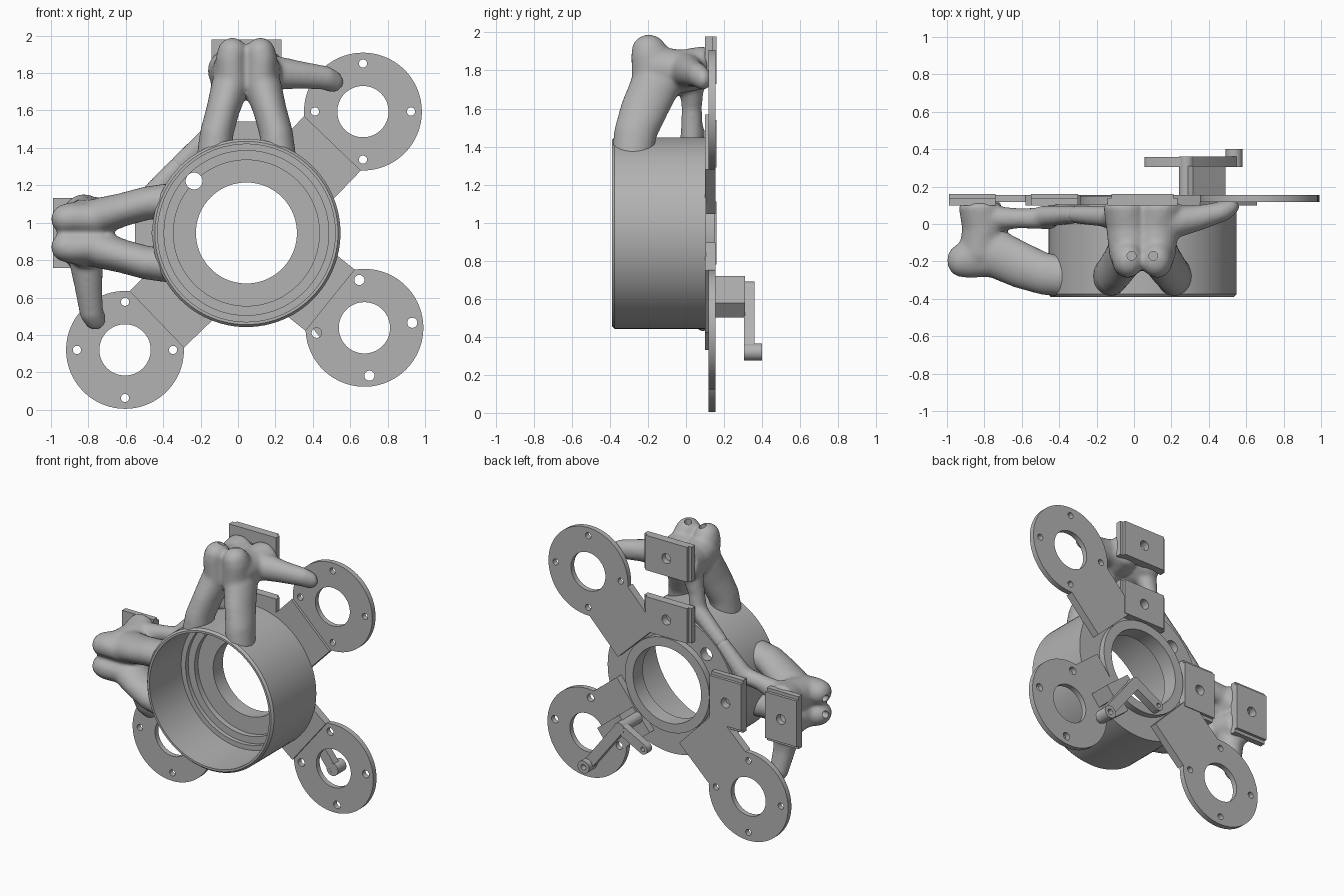
import bpy, bmesh, math
from mathutils import Matrix, Vector

cube = bpy.data.objects.get("Cube")
if cube:
    bpy.data.objects.remove(cube, do_unlink=True)

CX, CZ = 0.045, 0.945          # axis of the round housing
TAU = 2 * math.pi

grey = bpy.data.materials.new("plain grey")
grey.use_nodes = True
grey.diffuse_color = (0.45, 0.45, 0.45, 1)
grey.node_tree.nodes["Principled BSDF"].inputs["Base Color"].default_value = (0.45, 0.45, 0.45, 1)


def finish(ob, smooth=None):
    """Apply modifiers, convert to mesh and shade."""
    bpy.ops.object.select_all(action='DESELECT')
    ob.select_set(True)
    bpy.context.view_layer.objects.active = ob
    bpy.ops.object.convert(target='MESH')
    if smooth:
        bpy.ops.object.shade_smooth_by_angle(angle=math.radians(smooth))
    return ob


def add(name, data):
    ob = bpy.data.objects.new(name, data)
    data.materials.append(grey)
    bpy.context.collection.objects.link(ob)
    return ob


def circle(c, r, n=64):
    return [(c[0] + r * math.cos(TAU * i / n), c[1] + r * math.sin(TAU * i / n)) for i in range(n)]


def prism(name, outlines, y0, y1):
    """Extrude outlines in the xz plane from y0 to y1; inner outlines are holes."""
    cu = bpy.data.curves.new(name, 'CURVE')
    cu.dimensions, cu.fill_mode, cu.extrude = '2D', 'BOTH', (y1 - y0) / 2
    for pts in outlines:
        sp = cu.splines.new('POLY')
        sp.points.add(len(pts) - 1)
        for p, (x, z) in zip(sp.points, pts):
            p.co = (x, z, 0, 1)
        sp.use_cyclic_u = True
    ob = add(name, cu)
    ob.matrix_world = Matrix.Translation((0, (y0 + y1) / 2, 0)) @ Matrix.Rotation(math.pi / 2, 4, 'X')
    return finish(ob, 30)


def bar(a, b, half, round_ends=True):
    """Outline of a bar from a to b, with round or square ends."""
    a, b = Vector(a), Vector(b)
    ang = math.atan2(b.y - a.y, b.x - a.x)
    steps = range(9) if round_ends else (0, 8)
    pts = []
    for c, start in ((b, ang - math.pi / 2), (a, ang + math.pi / 2)):
        for i in steps:
            t = start + math.pi * i / 8
            pts.append((c.x + half * math.cos(t), c.y + half * math.sin(t)))
    return pts


def cylinder(bm, start, end, r, n=48):
    start, end = Vector(start), Vector(end)
    d = end - start
    m = Matrix.Translation((start + end) / 2) @ d.to_track_quat('Z', 'Y').to_matrix().to_4x4()
    bmesh.ops.create_cone(bm, cap_ends=True, segments=n, radius1=r, radius2=r, depth=d.length, matrix=m)


def cut(ob, cylinders):
    bm = bmesh.new()
    for c in cylinders:
        cylinder(bm, *c)
    me = bpy.data.meshes.new("cutter")
    bm.to_mesh(me)
    bm.free()
    cutter = add("cutter", me)
    cutter.hide_render = True
    mod = ob.modifiers.new("cut", 'BOOLEAN')
    mod.operation, mod.solver, mod.object = 'DIFFERENCE', 'EXACT', cutter
    finish(ob, 35)
    bpy.data.objects.remove(cutter, do_unlink=True)


# Round housing, open to the front, with inner steps and a rear collar
profile = [(.49, -.39), (.503, -.375), (.503, .105), (.335, .105), (.335, .15), (.27, .15),
           (.27, .04), (.39, .04), (.39, .0), (.44, .0), (.44, -.03), (.475, -.03), (.475, -.39)]
bm = bmesh.new()
n = 96
rings = [[bm.verts.new((CX + r * math.cos(TAU * i / n), y, CZ + r * math.sin(TAU * i / n)))
          for r, y in profile] for i in range(n)]
for i in range(n):
    a, b = rings[i], rings[(i + 1) % n]
    for j in range(len(profile)):
        k = (j + 1) % len(profile)
        bm.faces.new((a[j], a[k], b[k], b[j]))
bmesh.ops.recalc_face_normals(bm, faces=bm.faces)
me = bpy.data.meshes.new("housing")
bm.to_mesh(me)
bm.free()
housing = add("housing", me)
cut(housing, [((CX - .28, -.1, CZ + .278), (CX - .28, .3, CZ + .278), .045)])

# Three flat arms, each ending in a drilled disc
for name, c, turn in (("upper_right", (.668, 1.594), 0), ("lower_left", (-.604, .32), 0),
                      ("lower_right", (.676, .438), 6)):
    c = Vector(c)
    hub = Vector((CX, CZ))
    d = (c - hub).normalized()
    holes = []
    for k in range(4):
        t = math.radians(turn + 90 * k)
        holes.append(circle(c + .257 * Vector((math.cos(t), math.sin(t))), .027 if turn else .022, 20))
    prism(name + "_disc", [circle(c, .315, 96), circle(c, .137)] + holes, .118, .155)
    prism(name + "_arm", [bar(hub + d * .34, c - d * .235, .21, False)], .1, .155)


# The two organic brackets are mirror images across the diagonal
def top_map(u, w):
    return CX + u, CZ + w


def left_map(u, w):
    return CX - w, CZ - u


# Strands as (u, y, w, radius, depth radius)
strands = [
    [(.1, -.0, .86, .1, .1), (.285, .03, .845, .075, .07), (.42, .065, .83, .065, .055),
     (.46, .09, .81, .06, .045)],                                               # brace to the disc
    [(-.17, .03, .5, .06, .06), (-.15, .03, .66, .055, .055), (-.11, .03, .82, .08, .07)],  # rear leg
    [(-.18, .04, .53, .06, .06), (-.35, .05, .37, .055, .05)],                  # corner web
]
for s in (-1, 1):
    strands += [
        [(s * .17, -.28, .42, .095, .11), (s * .16, -.265, .53, .09, .115),
         (s * .125, -.215, .66, .09, .13), (s * .09, -.16, .78, .1, .135)],     # front leg
        [(s * .075, -.175, .8, .09, .11), (s * .08, -.185, .93, .085, .105),
         (s * .075, -.195, .965, .08, .09)],                                    # head lobe
        [(s * .07, -.15, .87, .11, .1), (s * .08, -.02, .85, .115, .08),
         (s * .095, .09, .87, .115, .04)],                                      # body to rear plate
    ]

for side, to_xz in (("top", top_map), ("left", left_map)):
    def at(u, y, w):
        x, z = to_xz(u, w)
        return x, y, z

    bm = bmesh.new()
    for path in strands:
        for p, q in zip(path, path[1:]):
            for i in range(7):
                u, y, w, ru, ry = Vector(p).lerp(Vector(q), i / 6)
                m = Matrix.Translation(at(u, y, w)) @ Matrix.Diagonal((ru, ry, ru, 1))
                bmesh.ops.create_icosphere(bm, subdivisions=3, radius=1, matrix=m)
    me = bpy.data.meshes.new(side + "_bracket")
    bm.to_mesh(me)
    bm.free()
    bracket = add(side + "_bracket", me)
    remesh = bracket.modifiers.new("blend", 'REMESH')
    remesh.mode, remesh.voxel_size = 'VOXEL', .014
    relax = bracket.modifiers.new("relax", 'SMOOTH')
    relax.factor, relax.iterations = .5, 8
    finish(bracket)
    # Hollow for the housing and two screw holes in the head
    cut(bracket, [((CX, -.6, CZ), (CX, .3, CZ), .485, 96)]
        + [(at(s * .058, -.17, .96), at(s * .058, -.17, 1.2), .024, 24) for s in (-1, 1)])

    # Two stepped rear plates with a bolt hole
    for label, w0 in (("outer", .785), ("inner", .345)):
        hole = circle(to_xz(0, w0 + .125), .035, 24)
        for layer, half, y0, y1 in (("plate", .188, .1, .14), ("pad", .165, .14, .16)):
            box = [to_xz(u, w) for u, w in ((-half, w0), (half, w0), (half, w0 + .25), (-half, w0 + .25))]
            prism(f"{side}_{label}_{layer}", [box, hole], y0, y1)

# Bent lever on a block behind the lower right arm
foot, elbow, tip = (.535, .32), (.28, .65), (.092, .55)
prism("lever_block", [bar((.283, .68), (.457, .54), .05, False)], .15, .31)
prism("lever_post", [circle(elbow, .04, 32)], .15, .36)
prism("lever_long_arm", [bar(foot, elbow, .036)], .305, .36)
prism("lever_short_arm", [bar(elbow, tip, .036), circle(tip, .016, 20)], .305, .359)
prism("lever_foot", [circle(foot, .045, 32), circle(foot, .02, 20)], .304, .4)
